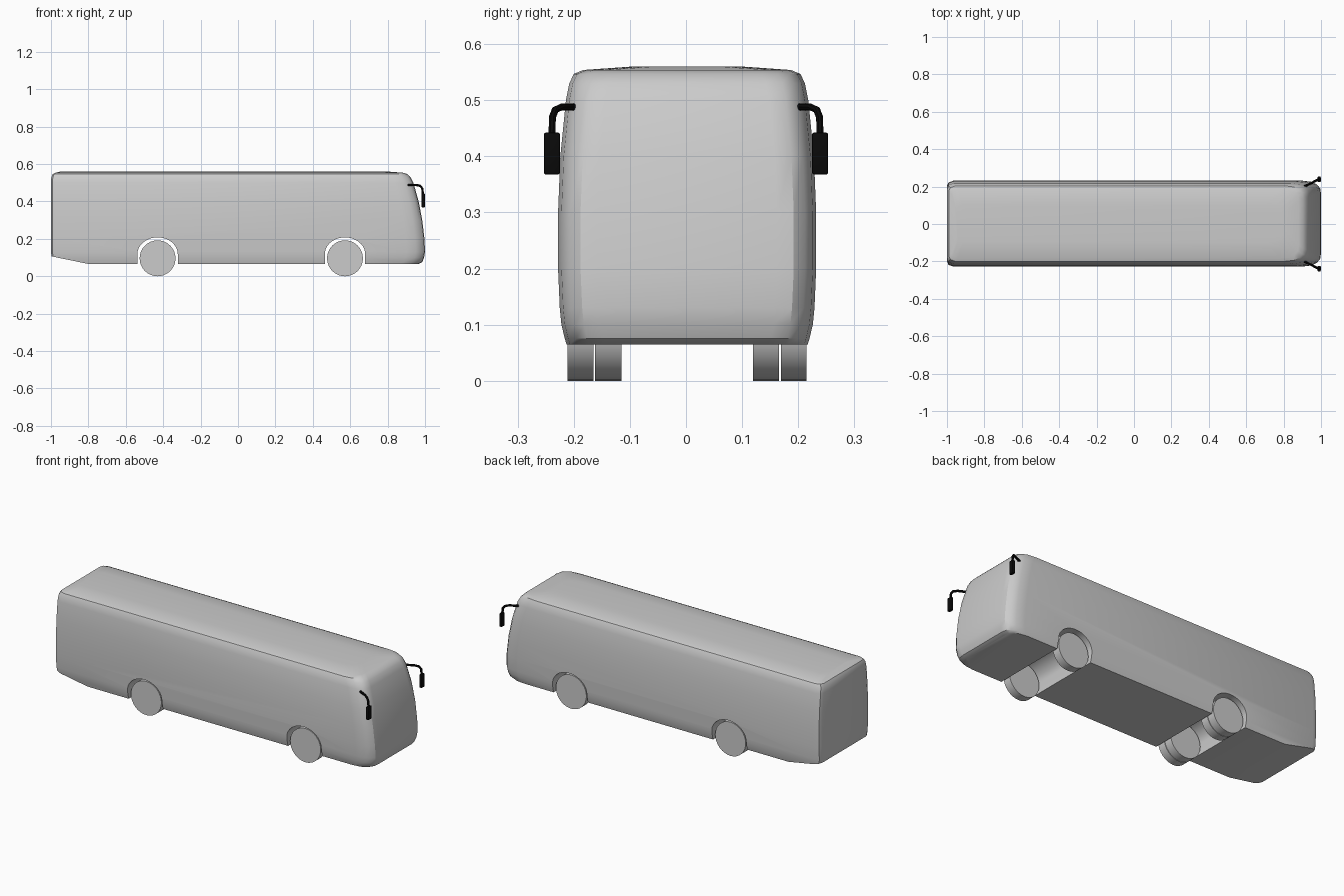
import bpy, bmesh, math
from mathutils import Vector

if "Cube" in bpy.data.objects:
    bpy.data.objects.remove(bpy.data.objects["Cube"])

YC = 0.002          # body centre line
AXLES = {"rear": -0.43, "front": 0.572}


def material(name, rgb):
    m = bpy.data.materials.new(name)
    m.diffuse_color = (*rgb, 1)
    m.use_nodes = True
    m.node_tree.nodes["Principled BSDF"].inputs["Base Color"].default_value = m.diffuse_color
    return m


GREY = material("light grey", (0.6, 0.6, 0.6))
BLACK = material("black", (0.003, 0.003, 0.003))


def make(name, bm, mat, angle=30):
    bmesh.ops.recalc_face_normals(bm, faces=bm.faces)
    me = bpy.data.meshes.new(name)
    bm.to_mesh(me)
    bm.free()
    ob = bpy.data.objects.new(name, me)
    bpy.context.collection.objects.link(ob)
    me.materials.append(mat)
    smooth(ob, angle)
    return ob


def select(ob):
    bpy.ops.object.select_all(action='DESELECT')
    ob.select_set(True)
    bpy.context.view_layer.objects.active = ob


def smooth(ob, angle=30):
    select(ob)
    bpy.ops.object.shade_smooth_by_angle(angle=math.radians(angle))


def extrude_y(name, pts, y0, y1, mat):
    """Solid from an x-z outline between two y values."""
    bm = bmesh.new()
    a = [bm.verts.new((x, y0, z)) for x, z in pts]
    b = [bm.verts.new((x, y1, z)) for x, z in pts]
    bm.faces.new(a)
    bm.faces.new(b)
    n = len(pts)
    for i in range(n):
        j = (i + 1) % n
        bm.faces.new((a[i], a[j], b[j], b[i]))
    return make(name, bm, mat)


# Body: plan outlines stacked by height (z, rear x, front x, half width)
LEVELS = [
    (0.065, -0.985, 0.965, 0.215), (0.075, -0.990, 0.985, 0.218),
    (0.100, -0.996, 0.995, 0.224), (0.130, -1.000, 1.000, 0.227),
    (0.200, -1.000, 0.997, 0.230), (0.300, -1.000, 0.985, 0.230),
    (0.400, -1.000, 0.966, 0.226), (0.500, -1.000, 0.938, 0.216),
    (0.530, -0.998, 0.922, 0.210), (0.547, -0.990, 0.904, 0.202),
    (0.554, -0.975, 0.880, 0.185), (0.560, -0.950, 0.800, 0.100),
]


def ring(xr, xf, w):
    half = [(xf, w - 0.07), (xf - 0.004, w - 0.04), (xf - 0.02, w - 0.02),
            (xf - 0.05, w - 0.006), (xf - 0.10, w),
            (xr + 0.035, w), (xr + 0.008, w - 0.010), (xr, w - 0.028)]
    return half + [(x, -y) for x, y in reversed(half)]


bm = bmesh.new()
rows = [[bm.verts.new((x, y + YC, z)) for x, y in ring(xr, xf, w)]
        for z, xr, xf, w in LEVELS]
for lo, hi in zip(rows, rows[1:]):
    for i in range(len(lo)):
        j = (i + 1) % len(lo)
        bm.faces.new((lo[i], lo[j], hi[j], hi[i]))
bm.faces.new(rows[0])
bm.faces.new(rows[-1])
# sloped underside behind the rear axle
cut = bmesh.ops.bisect_plane(bm, geom=bm.verts[:] + bm.edges[:] + bm.faces[:],
                             plane_co=(-0.8, 0, 0.066), plane_no=(-0.04, 0, -0.195),
                             clear_outer=True)
bmesh.ops.holes_fill(bm, edges=[e for e in bm.edges if e.is_boundary])
body = make("bus_body", bm, GREY)

# Wheel arches cut right through the body
for side, cx in AXLES.items():
    arc = [(cx + 0.108 * math.cos(t), 0.118 + 0.09 * math.sin(t))
           for t in (math.pi * k / 20 for k in range(21))]
    cutter = extrude_y("arch_cutter", [(cx + 0.108, 0.0)] + arc + [(cx - 0.108, 0.0)],
                       -0.4, 0.4, GREY)
    cutter.hide_render = True
    mod = body.modifiers.new("arch", 'BOOLEAN')
    mod.operation = 'DIFFERENCE'
    mod.solver = 'EXACT'
    mod.object = cutter
    select(body)
    bpy.ops.object.modifier_apply(modifier=mod.name)
    bpy.data.objects.remove(cutter)
smooth(body)

# Wheels: single at the front, double at the rear
R = 0.096
for s, label in ((-1, "near"), (1, "far")):
    for axle, cx in AXLES.items():
        tyres = [(0.213, 0.167)] + ([(0.164, 0.117)] if axle == "rear" else [])
        for k, (y0, y1) in enumerate(tyres):
            pts = [(cx + R * math.cos(2 * math.pi * i / 32),
                    R + R * math.sin(2 * math.pi * i / 32)) for i in range(32)]
            extrude_y(f"{axle}_wheel_{label}_{k + 1}", pts,
                      YC + s * y0, YC + s * y1, GREY)

# Mirrors: bent arm and rounded housing on each side
for s, label in ((-1, "near"), (1, "far")):
    cu = bpy.data.curves.new("arm", 'CURVE')
    cu.dimensions = '3D'
    cu.bevel_depth = 0.0065
    cu.bevel_resolution = 2
    cu.use_fill_caps = True
    path = [(0.910, 0.200, 0.488), (0.955, 0.222, 0.488), (0.975, 0.233, 0.483),
            (0.985, 0.238, 0.470), (0.989, 0.239, 0.435)]
    sp = cu.splines.new('POLY')
    sp.points.add(len(path) - 1)
    for p, (x, y, z) in zip(sp.points, path):
        p.co = (x, s * y, z, 1)
    arm = bpy.data.objects.new(f"mirror_arm_{label}", cu)
    bpy.context.collection.objects.link(arm)
    cu.materials.append(BLACK)
    select(arm)
    bpy.ops.object.convert(target='MESH')
    smooth(bpy.context.object, 40)

    bm = bmesh.new()
    bmesh.ops.create_cube(bm, size=1)
    for v in bm.verts:
        v.co = Vector((0.990 + v.co.x * 0.017, s * 0.239 + v.co.y * 0.029,
                       0.405 + v.co.z * 0.075))
    bmesh.ops.bevel(bm, geom=bm.edges[:], offset=0.004, segments=2,
                    affect='EDGES', profile=0.5)
    make(f"mirror_housing_{label}", bm, BLACK, 40)
